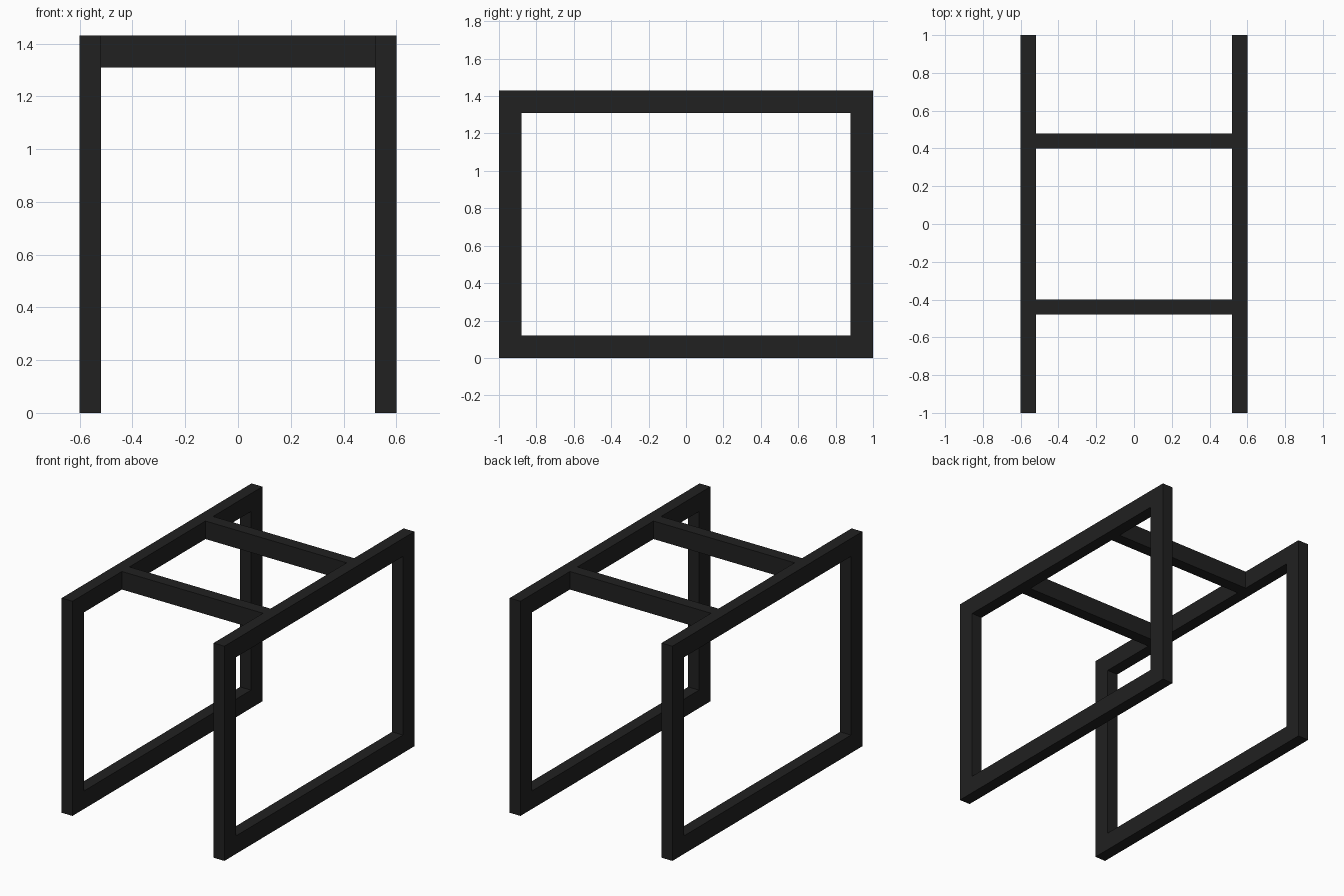
import bpy, bmesh

if "Cube" in bpy.data.objects:
    bpy.data.objects.remove(bpy.data.objects["Cube"])

HEIGHT, RAIL, WIDTH = 1.43, 0.12, 0.08   # frame height, face depth, bar thickness

black = bpy.data.materials.new("black_metal")
black.diffuse_color = (0.015, 0.015, 0.015, 1)
black.use_nodes = True
black.node_tree.nodes["Principled BSDF"].inputs["Base Color"].default_value = black.diffuse_color


def add_object(name, bm):
    bmesh.ops.recalc_face_normals(bm, faces=bm.faces)
    mesh = bpy.data.meshes.new(name)
    bm.to_mesh(mesh)
    bm.free()
    mesh.materials.append(black)
    obj = bpy.data.objects.new(name, mesh)
    bpy.context.collection.objects.link(obj)


def side_frame(name, x0):
    # Rectangular ring in the YZ plane, extruded along x
    bm = bmesh.new()

    def loop(inset):
        a, lo, hi = 1 - inset, inset, HEIGHT - inset
        return [bm.verts.new((x0, y, z)) for y, z in ((-a, lo), (a, lo), (a, hi), (-a, hi))]

    outer, inner = loop(0), loop(RAIL)
    for i in range(4):
        j = (i + 1) % 4
        bm.faces.new((outer[i], outer[j], inner[j], inner[i]))
    ext = bmesh.ops.extrude_face_region(bm, geom=bm.faces[:], use_keep_orig=True)
    moved = [v for v in ext["geom"] if isinstance(v, bmesh.types.BMVert)]
    bmesh.ops.translate(bm, verts=moved, vec=(WIDTH, 0, 0))
    add_object(name, bm)


def crossbar(name, y):
    bm = bmesh.new()
    bmesh.ops.create_cube(bm, size=1)
    bmesh.ops.scale(bm, verts=bm.verts, vec=(1.04, WIDTH, RAIL))
    bmesh.ops.translate(bm, verts=bm.verts, vec=(0, y, HEIGHT - RAIL / 2))
    add_object(name, bm)


# Two closed side frames
side_frame("left_frame", -0.60)
side_frame("right_frame", 0.52)

# Two top crossbars joining the frames
crossbar("front_crossbar", -0.44)
crossbar("back_crossbar", 0.44)
